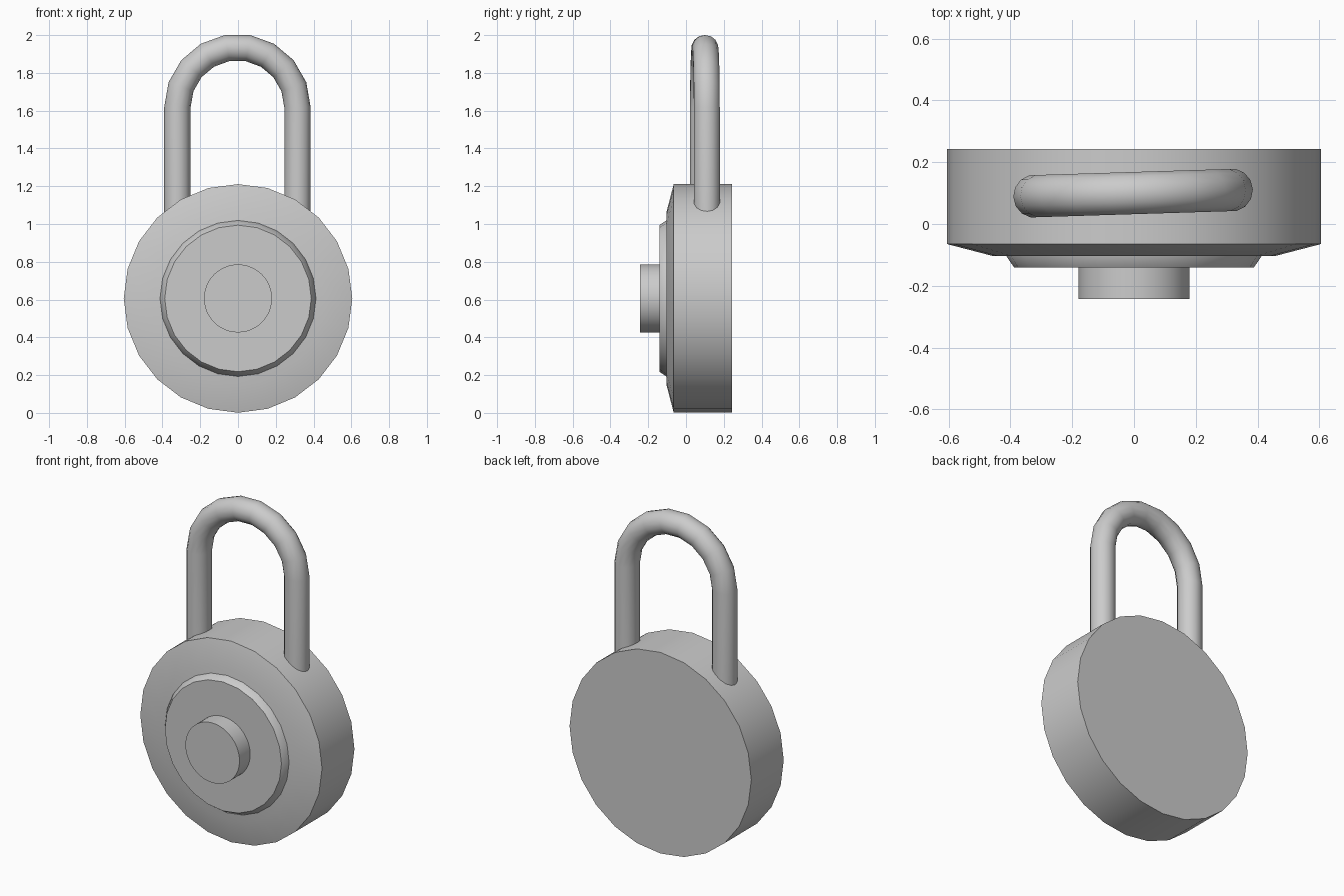
import bpy
import bmesh
import math
from mathutils import Matrix, Vector

if "Cube" in bpy.data.objects:
    bpy.data.objects.remove(bpy.data.objects["Cube"], do_unlink=True)

CENTRE_Z = 0.606

steel = bpy.data.materials.new("grey steel")
steel.use_nodes = True
steel.diffuse_color = (0.6, 0.6, 0.6, 1)
steel.node_tree.nodes["Principled BSDF"].inputs["Base Color"].default_value = (0.6, 0.6, 0.6, 1)


def finish(name, bm):
    """Turn a bmesh into a smooth-shaded steel object."""
    bmesh.ops.recalc_face_normals(bm, faces=bm.faces)
    mesh = bpy.data.meshes.new(name)
    bm.to_mesh(mesh)
    bm.free()
    mesh.materials.append(steel)
    obj = bpy.data.objects.new(name, mesh)
    bpy.context.collection.objects.link(obj)
    bpy.ops.object.select_all(action="DESELECT")
    obj.select_set(True)
    bpy.context.view_layer.objects.active = obj
    bpy.ops.object.shade_smooth_by_angle(angle=math.radians(35))
    return obj


def skin(name, rings):
    """Bridge successive rings of points and cap both ends."""
    bm = bmesh.new()
    loops = [[bm.verts.new(p) for p in ring] for ring in rings]
    n = len(loops[0])
    for a, b in zip(loops, loops[1:]):
        for i in range(n):
            j = (i + 1) % n
            bm.faces.new((a[i], a[j], b[j], b[i]))
    bm.faces.new(loops[0])
    bm.faces.new(loops[-1])
    return finish(name, bm)


def turned(name, profile, sides):
    """Revolve (radius, y) pairs about the front-to-back axis."""
    rings = []
    for r, y in profile:
        angles = [math.tau * i / sides for i in range(sides)]
        rings.append([(r * math.cos(a), y, CENTRE_Z + r * math.sin(a)) for a in angles])
    return skin(name, rings)


# Case, dial and knob
turned("lock_body", [(0.605, 0.243), (0.605, -0.065), (0.455, -0.104)], 24)
turned("dial", [(0.413, -0.09), (0.413, -0.104), (0.388, -0.141)], 24)
turned("knob", [(0.18, -0.13), (0.18, -0.243)], 48)

# Shackle: two legs joined by a half-circle arch, turned slightly
ARCH_R, TUBE_R, ARCH_Z, SIDES, STEPS = 0.318, 0.07, 1.618, 14, 9
path = [(Vector((ARCH_R, 0, 0.98)), 0.0)]
for k in range(STEPS + 1):
    t = math.pi * k / STEPS
    path.append((Vector((ARCH_R * math.cos(t), 0, ARCH_Z + ARCH_R * math.sin(t))), t))
path.append((Vector((-ARCH_R, 0, 0.98)), math.pi))

turn = Matrix.Translation((-0.003, 0.1, 0)) @ Matrix.Rotation(math.radians(1.8), 4, "Z")
rings = []
for point, t in path:
    outward = Vector((math.cos(t), 0, math.sin(t)))
    ring = []
    for i in range(SIDES):
        a = math.tau * i / SIDES
        offset = outward * math.cos(a) + Vector((0, math.sin(a), 0))
        ring.append(turn @ (point + offset * TUBE_R))
    rings.append(ring)
skin("shackle", rings)
